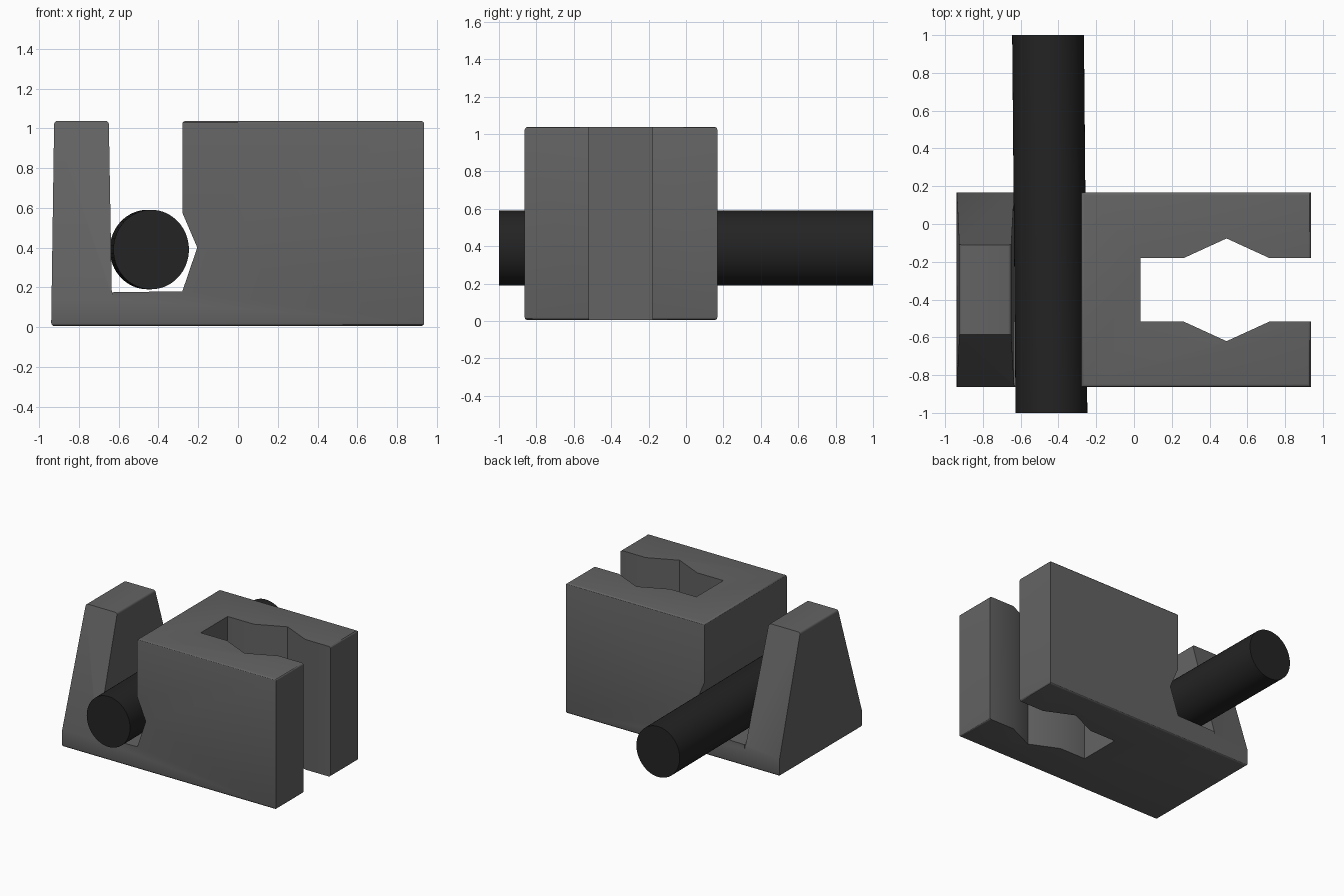
import bpy, bmesh, math
from mathutils import Matrix, Vector

if "Cube" in bpy.data.objects:
    bpy.data.objects.remove(bpy.data.objects["Cube"])


def material(name, value):
    m = bpy.data.materials.new(name)
    m.diffuse_color = (value, value, value, 1)
    m.use_nodes = True
    m.node_tree.nodes["Principled BSDF"].inputs["Base Color"].default_value = m.diffuse_color
    return m


def prism(name, points, axis, lo, hi, mat=None, bevel_z=None):
    """Extrude a closed 2D outline along x, y or z."""
    place = {"x": lambda a, b, t: (t, a, b),
             "y": lambda a, b, t: (a, t, b),
             "z": lambda a, b, t: (a, b, t)}[axis]
    bm = bmesh.new()
    rings = [[bm.verts.new(place(a, b, t)) for a, b in points] for t in (lo, hi)]
    n = len(points)
    bm.faces.new(rings[0])
    bm.faces.new(rings[1][::-1])
    for i in range(n):
        j = (i + 1) % n
        bm.faces.new((rings[0][i], rings[1][i], rings[1][j], rings[0][j]))
    bmesh.ops.recalc_face_normals(bm, faces=bm.faces)
    if bevel_z:
        edges = [e for e in bm.edges if any(
            all(abs(v.co.z - z) < 0.001 for v in e.verts) for z in bevel_z)]
        bmesh.ops.bevel(bm, geom=edges, offset=0.016, segments=3,
                        profile=0.5, affect="EDGES")
    me = bpy.data.meshes.new(name)
    bm.to_mesh(me)
    bm.free()
    ob = bpy.data.objects.new(name, me)
    bpy.context.collection.objects.link(ob)
    if mat:
        me.materials.append(mat)
    return ob


grey = material("dark grey plastic", 0.125)
black = material("black rod", 0.017)

BOTTOM, TOP = 0.005, 1.037
FRONT, BACK = -0.863, 0.168
MID = (FRONT + BACK) / 2

# Clamp body: side profile with the rod channel, extruded front to back
profile = [(-0.94, BOTTOM), (0.937, BOTTOM), (0.937, TOP), (-0.28, TOP),
           (-0.28, 0.575), (-0.205, 0.4), (-0.28, 0.18), (-0.635, 0.175),
           (-0.65, TOP), (-0.925, TOP)]
body = prism("clamp_body", profile, "y", FRONT, BACK, grey, (BOTTOM, TOP))

# Vertical slot with a V notch in each cheek
half = [(0.035, 0.169), (0.265, 0.169), (0.49, 0.272), (0.715, 0.169), (1.1, 0.169)]
slot = [(x, MID - 0.001 + h) for x, h in half]
slot += [(x, MID - 0.001 - h) for x, h in reversed(half)]
cutters = [prism("slot_cutter", slot, "z", -0.2, 1.3)]

# Wedges that taper the lever wall towards its top
for side in (-1, 1):
    outline = [(0.5155, 0.14), (0.237, TOP), (0.237 - 0.0311, TOP + 0.1),
               (0.8, TOP + 0.1), (0.8, 0.14)]
    cutters.append(prism("wall_taper_cutter",
                         [(MID + side * a, z) for a, z in outline],
                         "x", -1.2, -0.632))

for c in cutters:
    c.hide_render = True
    c.hide_viewport = False
    mod = body.modifiers.new(c.name, "BOOLEAN")
    mod.operation = "DIFFERENCE"
    mod.solver = "EXACT"
    mod.object = c

# Bake the cuts, then drop the helpers
bpy.context.view_layer.update()
dg = bpy.context.evaluated_depsgraph_get()
cut_mesh = bpy.data.meshes.new_from_object(body.evaluated_get(dg))
body.modifiers.clear()
body.data = cut_mesh
for c in cutters:
    bpy.data.objects.remove(c, do_unlink=True)

# Round rod lying in the channel, very slightly skewed
bpy.ops.mesh.primitive_cylinder_add(vertices=64, radius=1, depth=2)
rod = bpy.context.object
rod.name = "rod"
rod.data.transform(Matrix.Rotation(math.radians(90), 4, "X"))
for v in rod.data.vertices:
    v.co = Vector((v.co.x * 0.19 - 0.446 - 0.009 * v.co.y, v.co.y, v.co.z * 0.2 + 0.39))
rod.data.materials.append(black)

for ob in (body, rod):
    bpy.ops.object.select_all(action="DESELECT")
    ob.select_set(True)
    bpy.context.view_layer.objects.active = ob
    bpy.ops.object.shade_smooth_by_angle(angle=math.radians(30))
